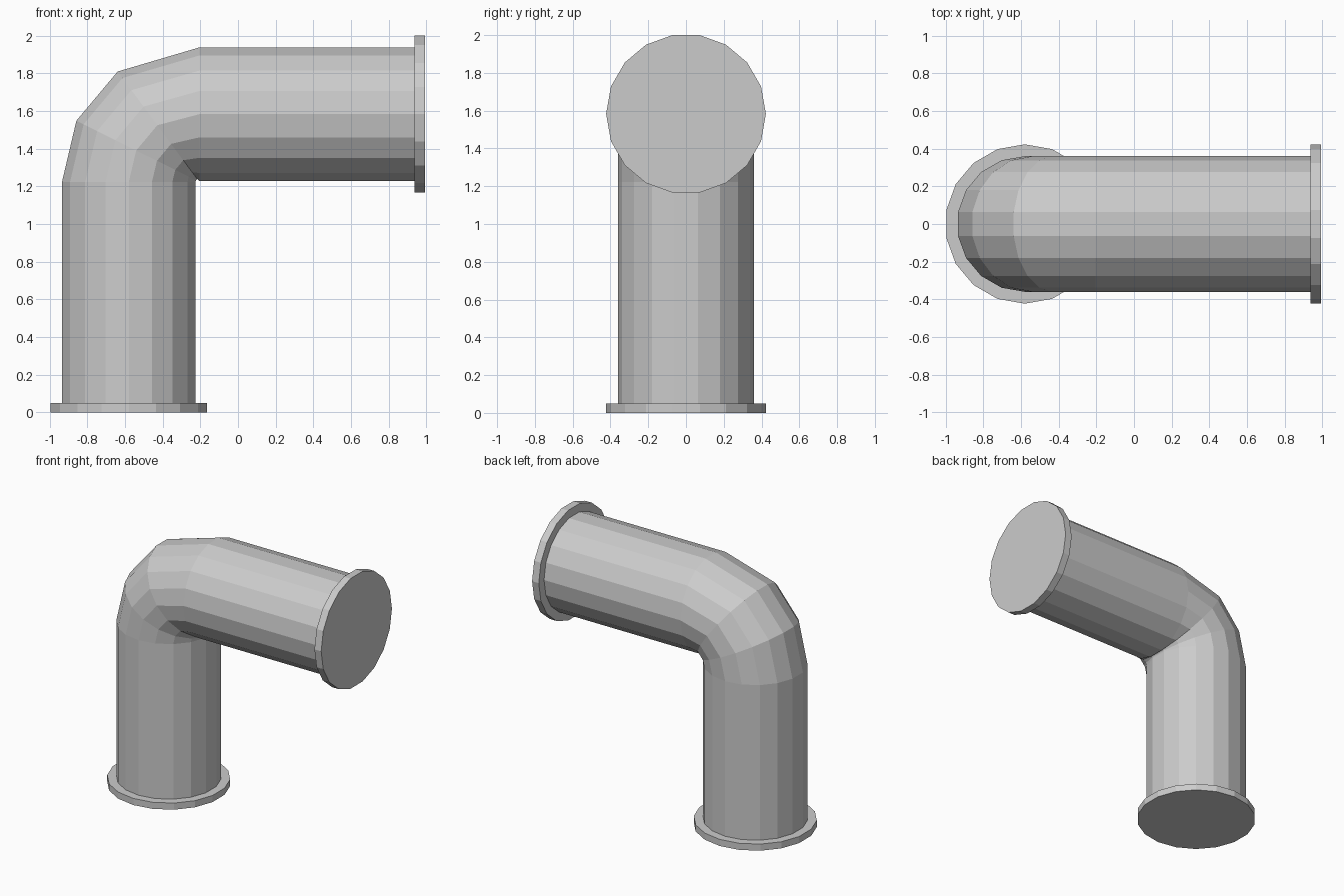
import bpy, bmesh, math
from mathutils import Matrix, Vector

cube = bpy.data.objects.get("Cube")
if cube:
    bpy.data.objects.remove(cube)

SIDES = 18
PIPE_R, FLANGE_R, THICK = 0.36, 0.423, 0.05
PIPE_X, PIPE_Z = -0.58, 1.583      # axes of the upright and the level run
BEND = Vector((-0.205, 0, 1.223))  # pivot of the elbow
END_X = 0.992

grey = bpy.data.materials.new("pipe grey")
grey.use_nodes = True
grey.diffuse_color = (0.6, 0.6, 0.6, 1)
grey.node_tree.nodes["Principled BSDF"].inputs["Base Color"].default_value = (0.6, 0.6, 0.6, 1)


def sweep(name, rings):
    """Skin closed rings given as (centre, turn in degrees, radius), capping both ends."""
    bm = bmesh.new()
    loops = []
    for centre, turn, radius in rings:
        rot = Matrix.Rotation(math.radians(turn), 3, 'Y')
        loop = []
        for i in range(SIDES):
            a = math.tau * i / SIDES
            offset = Vector((math.sin(a), math.cos(a), 0)) * radius
            loop.append(bm.verts.new(Vector(centre) + rot @ offset))
        loops.append(loop)
    for low, high in zip(loops, loops[1:]):
        for i in range(SIDES):
            j = (i + 1) % SIDES
            bm.faces.new((low[i], low[j], high[j], high[i]))
    bm.faces.new(loops[0])
    bm.faces.new(loops[-1])
    bmesh.ops.recalc_face_normals(bm, faces=bm.faces)
    mesh = bpy.data.meshes.new(name)
    bm.to_mesh(mesh)
    bm.free()
    mesh.materials.append(grey)
    obj = bpy.data.objects.new(name, mesh)
    bpy.context.collection.objects.link(obj)
    return obj


# Pipe: upright run, faceted elbow, level run
path = [((PIPE_X, 0, THICK / 2), 0, PIPE_R)]
for turn in (0, 26.5, 53.5, 90):
    t = math.radians(turn)
    arm = Vector((-math.cos(t), 0, math.sin(t))) * (BEND.x - PIPE_X)
    centre = BEND + arm
    if turn == 90:
        centre.z = PIPE_Z
    path.append((centre, turn, PIPE_R))
path.append(((END_X - THICK / 2, 0, PIPE_Z), 90, PIPE_R))
sweep("elbow_pipe", path)

# Flanges closing both ends
sweep("base_flange", [((PIPE_X, 0, 0), 0, FLANGE_R),
                      ((PIPE_X, 0, THICK), 0, FLANGE_R)])
sweep("end_flange", [((END_X - THICK - 0.006, 0, PIPE_Z), 90, FLANGE_R),
                     ((END_X, 0, PIPE_Z), 90, FLANGE_R)])
